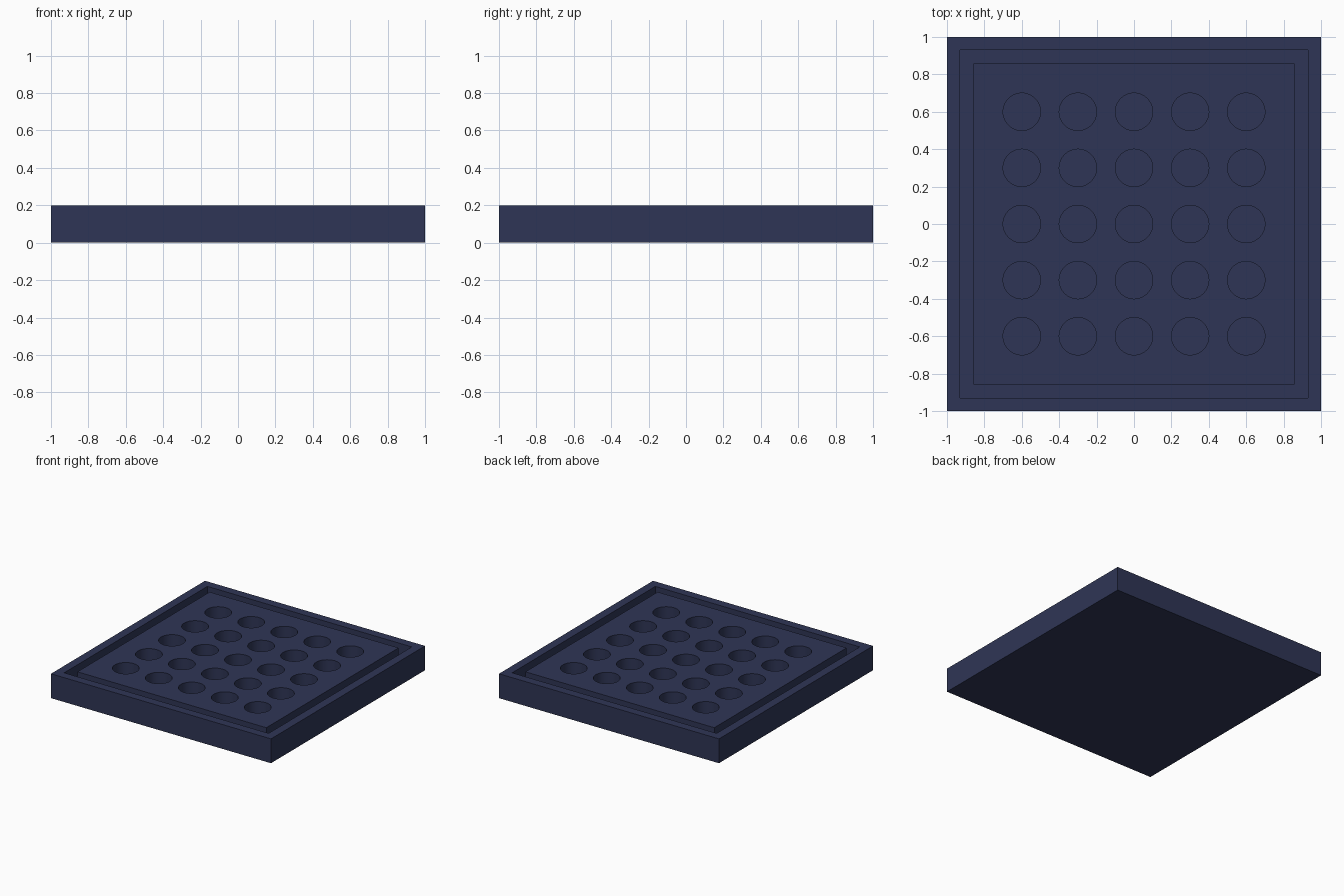
import bpy, bmesh, math
from mathutils import Matrix, Vector

if "Cube" in bpy.data.objects:
    bpy.data.objects.remove(bpy.data.objects["Cube"])

SIZE, HEIGHT, BORDER, DEPTH = 2.0, 0.2, 0.1, 0.1
HOLE_RADIUS, PITCH = 0.1, 0.3


def new_object(name, bm):
    mesh = bpy.data.meshes.new(name)
    bmesh.ops.recalc_face_normals(bm, faces=bm.faces)
    bm.to_mesh(mesh)
    bm.free()
    obj = bpy.data.objects.new(name, mesh)
    bpy.context.collection.objects.link(obj)
    return obj


# Tray body: square slab, inset twice, second ring sunk to form the groove
bm = bmesh.new()
bmesh.ops.create_cube(bm, size=1, matrix=Matrix.Translation((0, 0, HEIGHT / 2))
                      @ Matrix.Diagonal((SIZE, SIZE, HEIGHT, 1)))
bm.normal_update()
top = max(bm.faces, key=lambda f: f.calc_center_median().z)
bmesh.ops.inset_region(bm, faces=[top], thickness=BORDER)
ring = bmesh.ops.inset_region(bm, faces=[top], thickness=BORDER)["faces"]
sunk = bmesh.ops.extrude_face_region(bm, geom=ring)["geom"]
bmesh.ops.delete(bm, geom=[f for f in ring if f.is_valid], context="FACES_ONLY")
bmesh.ops.translate(bm, vec=Vector((0, 0, -DEPTH)),
                    verts=[v for v in sunk if isinstance(v, bmesh.types.BMVert)])
tray = new_object("tray", bm)

# Cutter: five by five grid of round sockets
bm = bmesh.new()
for ix in range(-2, 3):
    for iy in range(-2, 3):
        bmesh.ops.create_cone(bm, cap_ends=True, segments=48, depth=2 * DEPTH,
                              radius1=HOLE_RADIUS, radius2=HOLE_RADIUS,
                              matrix=Matrix.Translation((ix * PITCH, iy * PITCH, HEIGHT)))
cutter = new_object("socket_cutter", bm)
cutter.hide_render = True
cutter.hide_set(True)

cut = tray.modifiers.new("sockets", "BOOLEAN")
cut.operation = "DIFFERENCE"
cut.solver = "EXACT"
cut.object = cutter

# Apply the cut, then smooth the socket walls while keeping rims sharp
bpy.context.view_layer.objects.active = tray
tray.select_set(True)
bpy.ops.object.modifier_apply(modifier=cut.name)
bpy.data.objects.remove(cutter)
bpy.ops.object.shade_smooth_by_angle(angle=math.radians(30))

# Dark navy finish
navy = bpy.data.materials.new("navy")
navy.diffuse_color = (0.028, 0.036, 0.092, 1)
navy.use_nodes = True
navy.node_tree.nodes["Principled BSDF"].inputs["Base Color"].default_value = navy.diffuse_color
tray.data.materials.clear()
tray.data.materials.append(navy)
